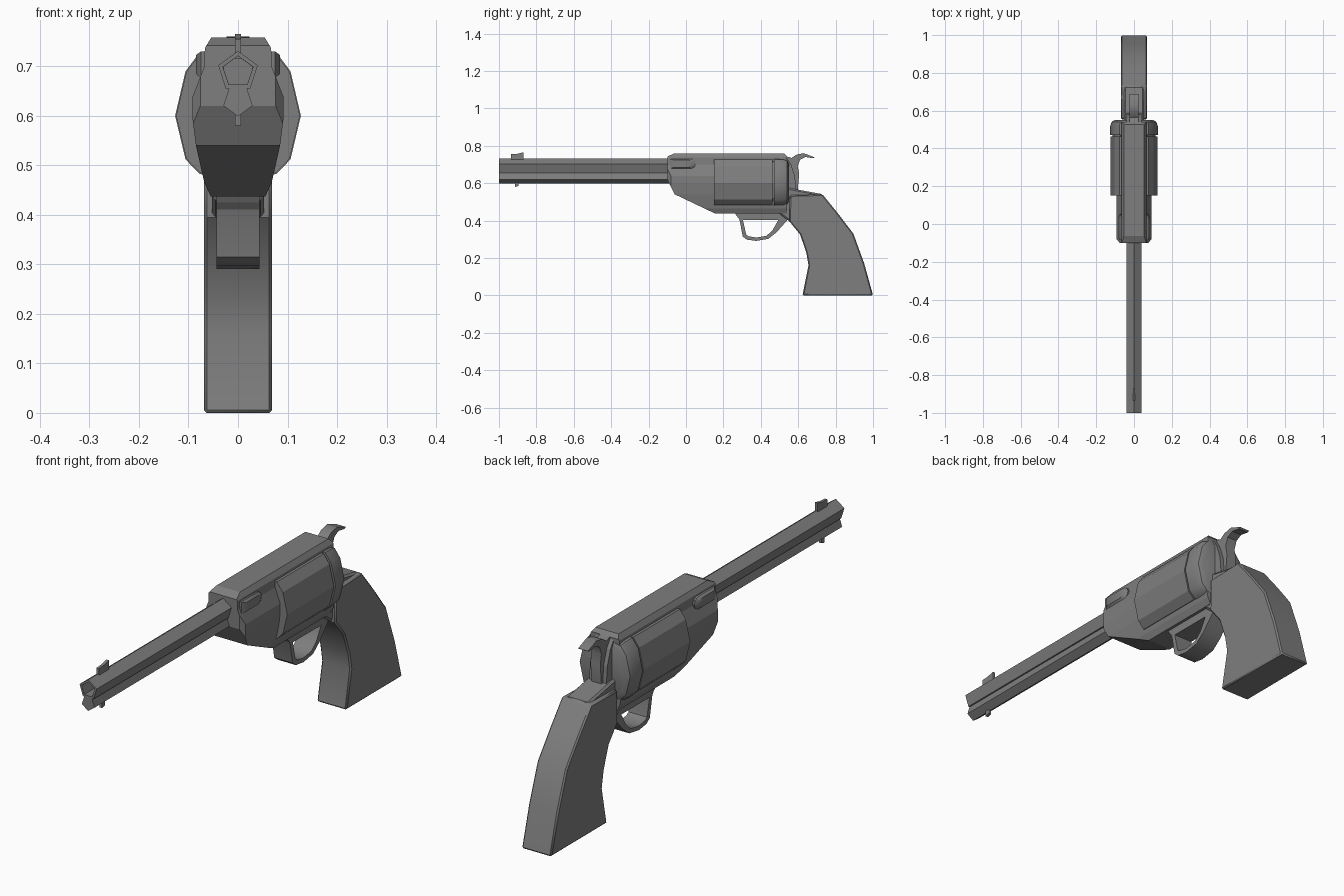
import bpy, bmesh, math
from mathutils import Vector

if "Cube" in bpy.data.objects:
    bpy.data.objects.remove(bpy.data.objects["Cube"])

# Dark gunmetal shared by all parts
metal = bpy.data.materials.new("dark_metal")
metal.diffuse_color = (0.21, 0.21, 0.21, 1)
metal.use_nodes = True
metal.node_tree.nodes["Principled BSDF"].inputs["Base Color"].default_value = metal.diffuse_color


def finish(name, bm, bevel=0, smooth=False):
    bmesh.ops.recalc_face_normals(bm, faces=bm.faces)
    mesh = bpy.data.meshes.new(name)
    bm.to_mesh(mesh)
    bm.free()
    mesh.materials.append(metal)
    ob = bpy.data.objects.new(name, mesh)
    bpy.context.collection.objects.link(ob)
    if bevel:
        mod = ob.modifiers.new("bevel", 'BEVEL')
        mod.width, mod.segments, mod.limit_method = bevel, 1, 'ANGLE'
        mod.angle_limit = math.radians(50)
    if smooth:
        bpy.ops.object.select_all(action='DESELECT')
        ob.select_set(True)
        bpy.context.view_layer.objects.active = ob
        bpy.ops.object.shade_smooth_by_angle(angle=math.radians(35))
    return ob


def loft(rings):
    """Skin a list of equal-length rings and cap both ends."""
    bm = bmesh.new()
    vs = [[bm.verts.new(p) for p in ring] for ring in rings]
    n = len(vs[0])
    for a, b in zip(vs, vs[1:]):
        for i in range(n):
            j = (i + 1) % n
            bm.faces.new((a[i], a[j], b[j], b[i]))
    bm.faces.new(vs[0])
    bm.faces.new(vs[-1])
    bmesh.ops.recalc_face_normals(bm, faces=bm.faces)
    return bm


def side_prism(pts, half):
    """Extrude a (y, z) side profile across x."""
    return loft([[(x, y, z) for y, z in pts] for x in (-half, half)])


def section(pts, y, s=1, cz=0.6):
    """Place an (x, z) cross-section at y, scaled about height cz."""
    return [(x * s, y, cz + (z - cz) * s) for x, z in pts]


def mirrored(half):
    return half + [(-x, z) for x, z in reversed(half) if x]


def pentagon(cz, r, up):
    return [(r * math.sin(i * math.tau / 5), cz + up * r * math.cos(i * math.tau / 5))
            for i in range(5)]


# Five-sided barrel with a hollow muzzle, and the rod housing beneath it
for name, cz, r, up, wall in (("barrel", 0.689, 0.042, 1, 0.010),
                              ("rod_housing", 0.63, 0.031, -1, 0)):
    pts = pentagon(cz, r, up)
    bm = loft([section(pts, -1), section(pts, -0.05)])
    if wall:
        bm.normal_update()
        muzzle = min(bm.faces, key=lambda f: f.calc_center_median().y)
        bmesh.ops.inset_individual(bm, faces=[muzzle], thickness=wall)
        bmesh.ops.inset_individual(bm, faces=[muzzle], thickness=0.0005, depth=-0.12)
    finish(name, bm)

# Front sight and rod tab
finish("front_sight", side_prism([(-0.935, 0.715), (-0.935, 0.755), (-0.90, 0.757),
                                  (-0.87, 0.765), (-0.87, 0.715)], 0.006))
finish("rod_tab", side_prism([(-0.915, 0.61), (-0.915, 0.58), (-0.895, 0.585),
                              (-0.895, 0.61)], 0.006))

# Frame: one cross-section, trimmed by planes to its side outline
frame_pts = mirrored([(0.054, 0.758), (0.067, 0.737), (0.068, 0.70), (0.092, 0.638),
                      (0.092, 0.595), (0.085, 0.54), (0.068, 0.465), (0.055, 0.437)])
bm = loft([section(frame_pts, -0.10), section(frame_pts, 0.54)])
cuts = [((0, -0.06, 0.76), (0, -0.45, 1)),      # top front slope
        ((0, -0.10, 0.62), (0, -2, -1)),        # nose underside
        ((0, -0.06, 0.54), (0, -0.10, -0.21)),  # belly slope
        ((0, 0.525, 0.76), (0, 1.2, 1))]        # top rear slope
cuts += [((s * 0.076, -0.10, 0.6), (s * 1.2, -1, 0)) for s in (-1, 1)]
for co, no in cuts:
    bmesh.ops.bisect_plane(bm, geom=bm.verts[:] + bm.edges[:] + bm.faces[:],
                           plane_co=co, plane_no=Vector(no).normalized(),
                           clear_outer=True)
    edges = [e for e in bm.edges if e.is_boundary]
    if edges:
        bmesh.ops.holes_fill(bm, edges=edges, sides=0)
finish("frame", bm)

# Rounded ribs on both sides of the frame nose
rib = [(-0.085, 0.677), (0.03, 0.677), (0.046, 0.687), (0.052, 0.704),
       (0.046, 0.72), (0.03, 0.73), (-0.085, 0.73)]
for s, side in ((-1, "left"), (1, "right")):
    rings = [[(s * x, -0.02 + (y + 0.02) * k, 0.704 + (z - 0.704) * k) for y, z in rib]
             for x, k in ((0.05, 1), (0.075, 1), (0.085, 0.72))]
    finish("rib_" + side, loft(rings), smooth=True)

# Cylinder and recoil shield
drum = mirrored([(0, 0.738), (0.078, 0.727), (0.106, 0.69), (0.127, 0.60),
                 (0.106, 0.512), (0.078, 0.483), (0, 0.465)])
finish("cylinder", loft([section(drum, 0.15, 0.985), section(drum, 0.462, 0.985)]))
finish("recoil_shield", loft([section(drum, y, s) for y, s in
                              ((0.470, 1), (0.520, 0.99), (0.541, 0.93), (0.55, 0.80))]),
       smooth=True)
finish("cylinder_pin", loft([section(drum, 0.45, 0.9), section(drum, 0.48, 0.9)]))

# Rear frame: narrow neck around the hammer, wider backstrap below
finish("rear_neck", side_prism([(0.50, 0.735), (0.54, 0.735), (0.562, 0.70), (0.582, 0.64),
                                (0.59, 0.55), (0.50, 0.55)], 0.04))
finish("backstrap", side_prism([(0.50, 0.585), (0.588, 0.567), (0.73, 0.541), (0.73, 0.45),
                                (0.56, 0.39), (0.50, 0.435)], 0.053), 0.008)

# Hammer with curved spur
hammer = [(0.53, 0.60), (0.53, 0.745), (0.565, 0.735), (0.59, 0.752), (0.63, 0.760),
          (0.687, 0.738), (0.68, 0.733), (0.638, 0.74), (0.61, 0.725), (0.597, 0.69),
          (0.605, 0.65), (0.597, 0.56), (0.54, 0.56)]
finish("hammer", side_prism(hammer, 0.023), smooth=True)

# Trigger guard loop
outer = [(0.265, 0.45), (0.287, 0.40), (0.303, 0.315), (0.325, 0.298), (0.375, 0.291),
         (0.44, 0.302), (0.485, 0.338), (0.54, 0.40), (0.57, 0.45)]
inner = [(0.305, 0.45), (0.305, 0.40), (0.322, 0.325), (0.335, 0.316), (0.375, 0.309),
         (0.43, 0.318), (0.462, 0.347), (0.492, 0.40), (0.492, 0.45)]
finish("trigger_guard", side_prism(outer + inner[::-1], 0.043), smooth=True)
finish("guard_plate", side_prism([(0.25, 0.46), (0.27, 0.425), (0.29, 0.402),
                                  (0.51, 0.402), (0.54, 0.46)], 0.043))

# Curved grip with a flat base
grip = [(0.555, 0.535), (0.73, 0.54), (0.815, 0.435), (0.895, 0.33), (0.953, 0.17),
        (1.0, 0.0), (0.623, 0.0), (0.655, 0.16), (0.643, 0.23), (0.61, 0.325),
        (0.553, 0.395)]
finish("grip", side_prism(grip, 0.069), 0.006, smooth=True)
